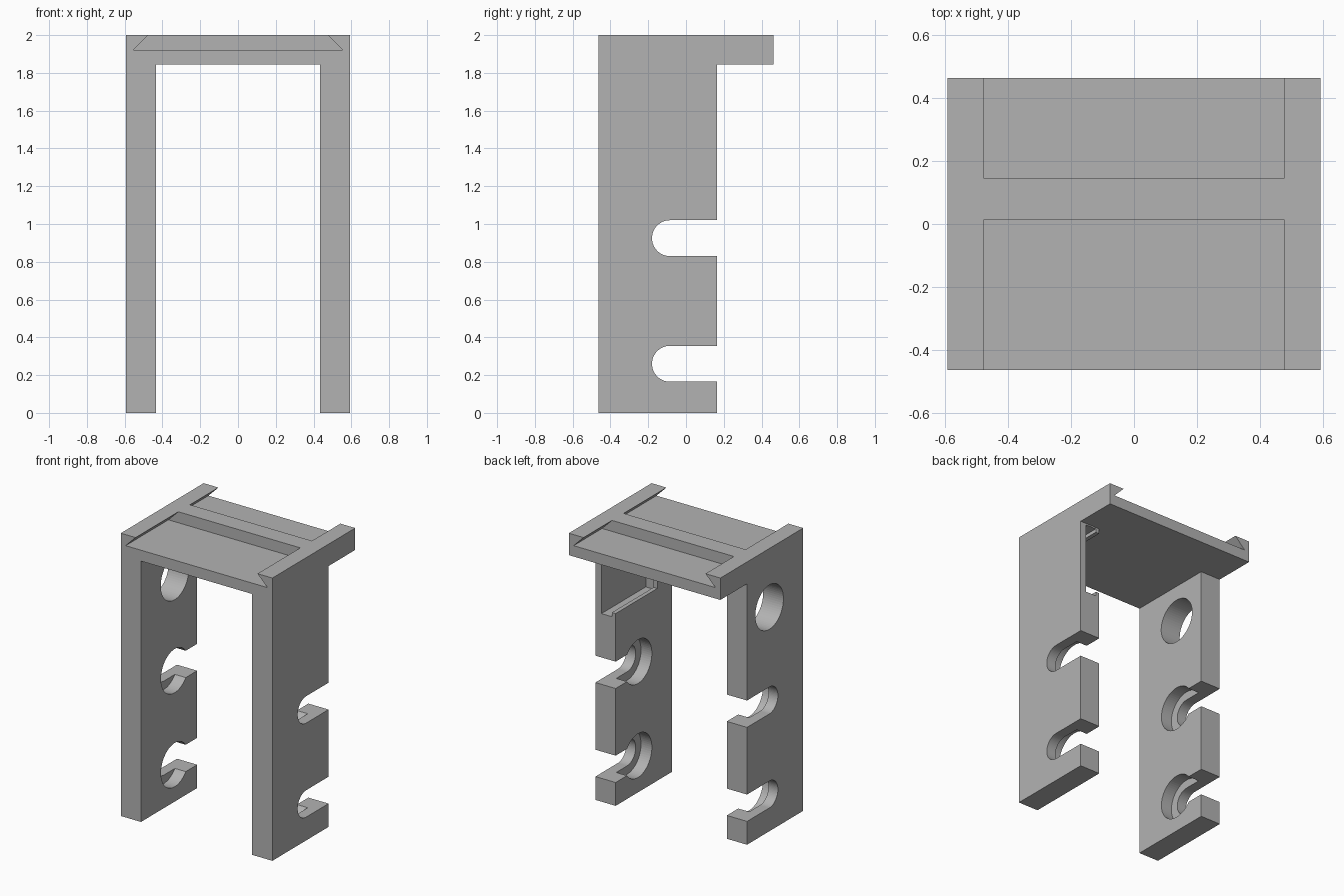
import bpy, bmesh, math
from mathutils import Vector

if "Cube" in bpy.data.objects:
    bpy.data.objects.remove(bpy.data.objects["Cube"])

HW, IN = 0.593, 0.435            # outer and inner half widths
Y0, YL, Y1 = -0.463, 0.165, 0.463  # front, leg back, plate back
ZP = 1.845                       # underside of the plate
HY = -0.085                      # hole centre line in y
SEG = 64

grey = bpy.data.materials.new("plain grey")
grey.diffuse_color = (0.45, 0.45, 0.45, 1)
grey.use_nodes = True
grey.node_tree.nodes["Principled BSDF"].inputs["Base Color"].default_value = grey.diffuse_color


def prism(name, profile, axis, a, b):
    """Extrude a 2D profile along x (profile is y,z) or y (profile is x,z)."""
    bm = bmesh.new()
    put = (lambda p, t: Vector((t, p[0], p[1]))) if axis == 'x' else \
          (lambda p, t: Vector((p[0], t, p[1])))
    face = bm.faces.new([bm.verts.new(put(p, a)) for p in profile])
    geo = bmesh.ops.extrude_face_region(bm, geom=[face])["geom"]
    shift = put((0, 0), b - a)
    bmesh.ops.translate(bm, vec=shift,
                        verts=[g for g in geo if isinstance(g, bmesh.types.BMVert)])
    bmesh.ops.recalc_face_normals(bm, faces=bm.faces)
    me = bpy.data.meshes.new(name)
    bm.to_mesh(me)
    bm.free()
    me.materials.append(grey)
    ob = bpy.data.objects.new(name, me)
    bpy.context.collection.objects.link(ob)
    return ob


def rect(a0, b0, a1, b1):
    return [(a0, b0), (a1, b0), (a1, b1), (a0, b1)]


def circle(y, z, r):
    return [(y + r * math.cos(2 * math.pi * i / SEG),
             z + r * math.sin(2 * math.pi * i / SEG)) for i in range(SEG)]


def slot(y, z, r, end):
    arc = [(y + r * math.cos(t), z + r * math.sin(t)) for t in
           [math.pi / 2 + math.pi * i / (SEG // 2) for i in range(SEG // 2 + 1)]]
    return arc + [(end, z - r), (end, z + r)]


def cut(body, cutter):
    m = body.modifiers.new("cut", 'BOOLEAN')
    m.operation, m.solver, m.object = 'DIFFERENCE', 'EXACT', cutter
    bpy.context.view_layer.objects.active = body
    bpy.ops.object.modifier_apply(modifier=m.name)
    bpy.data.objects.remove(cutter, do_unlink=True)


# U-shaped frame, with the space behind the legs cut away under the plate
body = prism("bracket_frame", [(-HW, 0), (-IN, 0), (-IN, ZP), (IN, ZP), (IN, 0),
                               (HW, 0), (HW, 2), (-HW, 2)], 'y', Y0, Y1)
cut(body, prism("back_cutter", rect(YL, -1, 1, ZP), 'x', -1, 1))

# dovetail grooves in the plate, either side of a full-height rib
dovetail = [(-0.555, 1.922), (0.555, 1.922), (0.475, 2.002), (-0.475, 2.002)]
for a, b in ((-1, 0.015), (0.145, 1)):
    cut(body, prism("dovetail_cutter", dovetail, 'y', a, b))

# open slots through both legs, counterbored from the inside
for z in (0.26, 0.925):
    cut(body, prism("slot_cutter", slot(HY, z, 0.095, 1), 'x', -1, 1))
    cut(body, prism("counterbore_cutter", circle(HY, z, 0.155), 'x',
                    -IN - 0.085, IN + 0.085))

# round hole through the left leg
cut(body, prism("hole_cutter", circle(HY, 1.585, 0.157), 'x', -1, 0))

# lipped pocket inside the right leg, open at the back
cut(body, prism("pocket_opening_cutter", rect(-0.30, 1.36, 1, 1.81), 'x', 0, 0.5))
cut(body, prism("pocket_cavity_cutter", rect(-0.33, 1.33, 1, 1.835), 'x', 0.464, 0.546))
